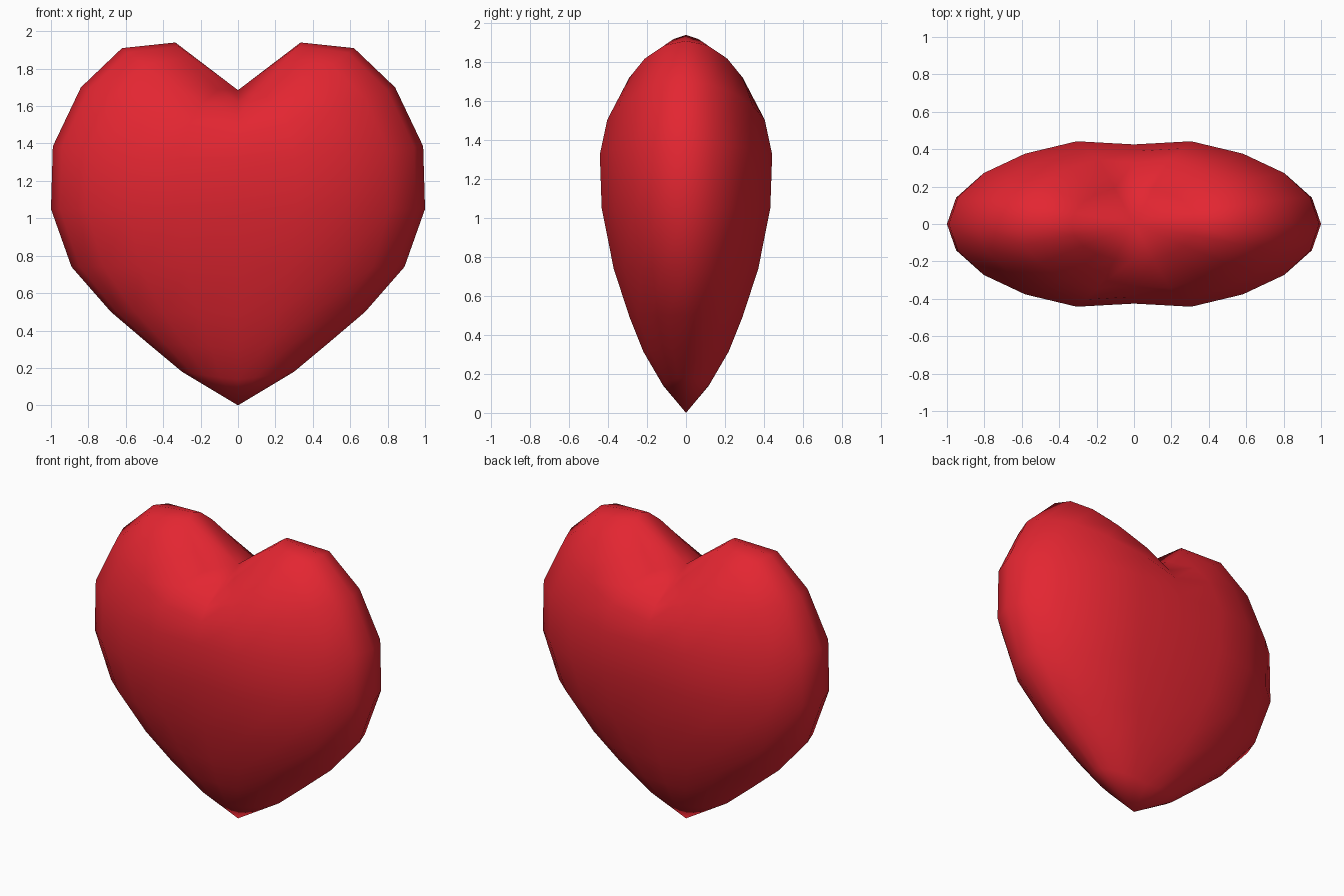
import bpy, bmesh, math

if "Cube" in bpy.data.objects:
    bpy.data.objects.remove(bpy.data.objects["Cube"])

SEG = 20
# ring: half width, half depth, height at the sides, height at the centre plane
RINGS = [
    (0.30, 0.128, 0.18, 0.14),
    (0.48, 0.230, 0.33, 0.31),
    (0.68, 0.305, 0.50, 0.49),
    (0.89, 0.390, 0.74, 0.74),
    (1.00, 0.455, 1.05, 1.05),
    (0.99, 0.465, 1.385, 1.31),
    (0.84, 0.425, 1.70, 1.45),
    (0.62, 0.360, 1.91, 1.53),
    (0.335, 0.20, 1.94, 1.62),
]

red = bpy.data.materials.new("heart red")
red.diffuse_color = (0.77, 0.019, 0.031, 1)
red.use_nodes = True
red.node_tree.nodes["Principled BSDF"].inputs["Base Color"].default_value = red.diffuse_color

bm = bmesh.new()


def make_ring(a, b, z_side, z_mid):
    """Oval ring that dips toward the centre plane to form the cleft."""
    ring = []
    for i in range(SEG):
        t = 2 * math.pi * i / SEG
        c, s = math.cos(t), math.sin(t)
        pinch = 0.915 if abs(c) < 0.01 else 1.0   # shallow groove down the middle
        z = z_mid + (z_side - z_mid) * abs(c) ** 1.3
        ring.append(bm.verts.new((a * c, b * s * pinch, z)))
    return ring


# heart body: tip, rings and the bottom of the cleft
tip = bm.verts.new((0, 0, 0))
cleft = bm.verts.new((0, 0, 1.685))
rings = [make_ring(*r) for r in RINGS]
for i in range(SEG):
    j = (i + 1) % SEG
    bm.faces.new((tip, rings[0][j], rings[0][i]))
    for lo, hi in zip(rings, rings[1:]):
        bm.faces.new((lo[i], lo[j], hi[j], hi[i]))
    bm.faces.new((rings[-1][i], rings[-1][j], cleft))
bmesh.ops.recalc_face_normals(bm, faces=bm.faces)
for f in bm.faces:
    f.smooth = True

mesh = bpy.data.meshes.new("heart")
bm.to_mesh(mesh)
bm.free()
mesh.materials.append(red)
heart = bpy.data.objects.new("heart", mesh)
bpy.context.collection.objects.link(heart)
